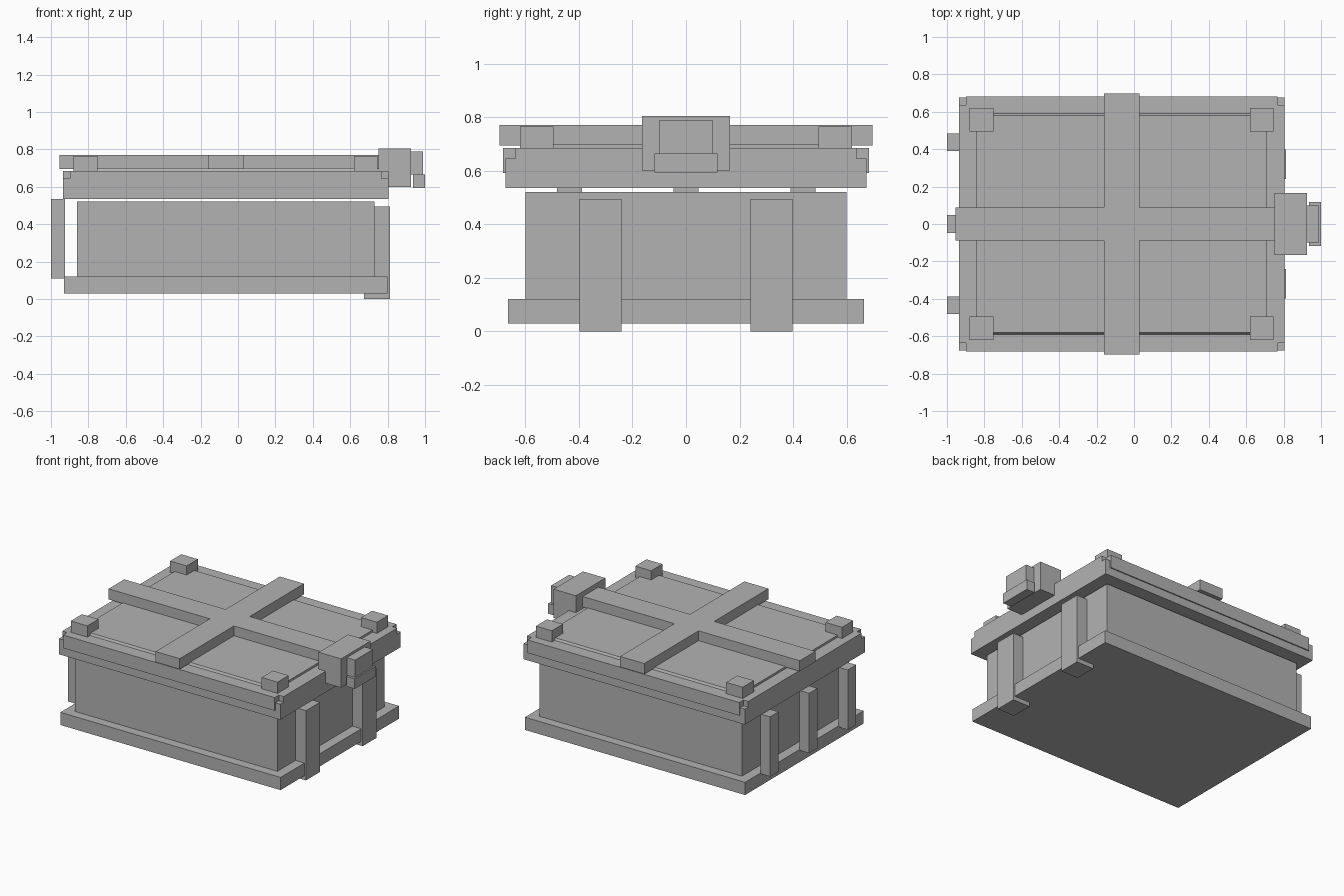
import bpy
import bmesh

cube = bpy.data.objects.get("Cube")
if cube:
    bpy.data.objects.remove(cube, do_unlink=True)

GREY = (0.45, 0.45, 0.45, 1.0)
grey = bpy.data.materials.new("plain grey")
grey.use_nodes = True
grey.diffuse_color = GREY
grey.node_tree.nodes["Principled BSDF"].inputs["Base Color"].default_value = GREY


def prism(name, outline, z0, z1):
    """Extrude a flat outline (counter-clockwise x, y points) from z0 to z1."""
    bm = bmesh.new()
    base = bm.faces.new([bm.verts.new((x, y, z0)) for x, y in outline])
    grown = bmesh.ops.extrude_face_region(bm, geom=[base], use_keep_orig=True)
    for v in grown["geom"]:
        if isinstance(v, bmesh.types.BMVert):
            v.co.z = z1
    bmesh.ops.recalc_face_normals(bm, faces=bm.faces)
    mesh = bpy.data.meshes.new(name)
    bm.to_mesh(mesh)
    bm.free()
    mesh.materials.append(grey)
    obj = bpy.data.objects.new(name, mesh)
    bpy.context.collection.objects.link(obj)
    return obj


def box(name, x, y, z):
    return prism(name, [(x[0], y[0]), (x[1], y[0]), (x[1], y[1]), (x[0], y[1])], *z)


def centred(name, x, half_y, z):
    return box(name, x, (-half_y, half_y), z)


# Chest body on its wider plinth
centred("plinth", (-0.93, 0.80), 0.665, (0.03, 0.12))
centred("body", (-0.86, 0.73), 0.60, (0.12, 0.52))

# Lid slab, with its four upper corners notched out
LEFT, RIGHT, DEPTH, NOTCH = -0.935, 0.805, 0.675, 0.038
centred("lid_lower", (LEFT, RIGHT), DEPTH, (0.535, 0.645))
xi0, xi1, yi = LEFT + NOTCH, RIGHT - NOTCH, DEPTH - NOTCH
lower_half = [(LEFT, -yi), (xi0, -yi), (xi0, -DEPTH),
              (xi1, -DEPTH), (xi1, -yi), (RIGHT, -yi)]
upper_half = [(LEFT + RIGHT - x, -y) for x, y in lower_half]
prism("lid_upper", lower_half + upper_half, 0.645, 0.685)

# Raised lid panel with slightly sloped long edges
panel = centred("lid_panel", (-0.845, 0.71), 0.593, (0.68, 0.70))
for v in panel.data.vertices:
    if v.co.z > 0.69:
        v.co.y *= 0.98

# Crossed beams over the lid
centred("cross_beam", (-0.16, 0.03), 0.697, (0.695, 0.77))
centred("long_beam_a", (-0.955, -0.16), 0.088, (0.695, 0.77))
centred("long_beam_b", (0.03, 0.75), 0.088, (0.695, 0.77))

# Parts mirrored across the depth: trim strips, corner studs, end straps
for side, label in ((-1, "front"), (1, "back")):
    def span(a, b):
        return sorted((side * a, side * b))

    box(f"lid_strip_{label}", (xi0, xi1), span(0.67, 0.683), (0.592, 0.685))
    for x, end in (((-0.88, -0.75), "right"), ((0.62, 0.745), "left")):
        box(f"corner_stud_{label}_{end}", x, span(0.495, 0.62), (0.685, 0.765))
    box(f"strap_{label}", (0.725, 0.812), span(0.24, 0.397), (0.03, 0.495))
    box(f"strap_foot_{label}", (0.675, 0.812), span(0.24, 0.397), (0.0, 0.03))

# Three hinge posts behind the chest
for i, y in enumerate((-0.435, 0.0, 0.437)):
    box(f"hinge_post_{i + 1}", (-1.0, -0.925), (y - 0.047, y + 0.047), (0.11, 0.535))

# Stepped clasp
centred("clasp_block", (0.75, 0.925), 0.165, (0.60, 0.805))
centred("clasp_plate", (0.925, 0.99), 0.10, (0.665, 0.788))
centred("clasp_catch", (0.935, 1.0), 0.118, (0.593, 0.665))
